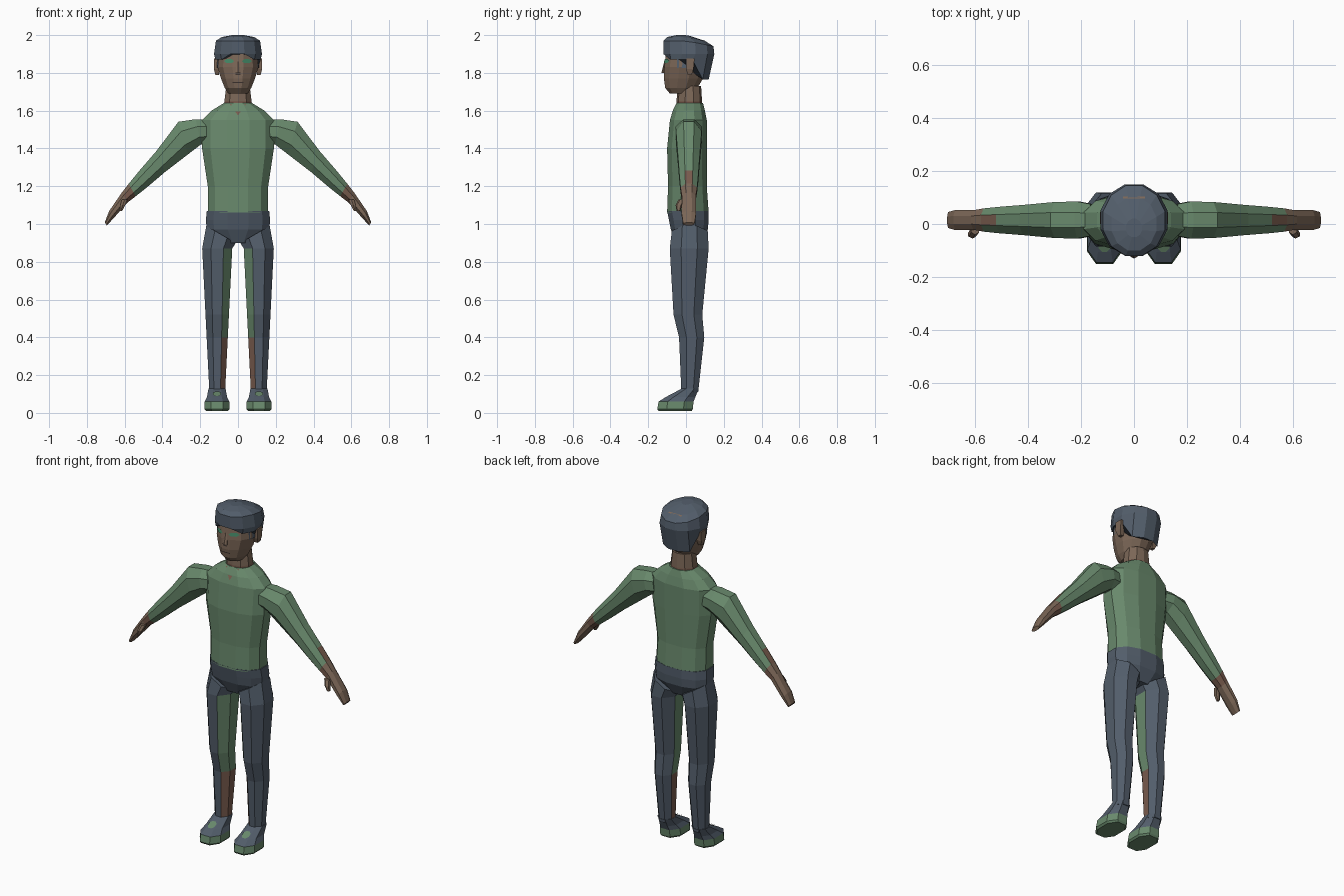
import bpy, bmesh, math
from mathutils import Vector
from mathutils.bvhtree import BVHTree

cube = bpy.data.objects.get("Cube")
if cube:
    bpy.data.objects.remove(cube, do_unlink=True)


def material(name, red, green, blue):
    mat = bpy.data.materials.new(name)
    mat.use_nodes = True
    mat.diffuse_color = (red, green, blue, 1)
    shader = mat.node_tree.nodes["Principled BSDF"]
    shader.inputs["Base Color"].default_value = mat.diffuse_color
    return mat


GREEN = material("shirt green", .14, .25, .15)
SLATE = material("slate blue", .085, .11, .145)
SKIN = material("brown skin", .2, .135, .095)
WARM = material("reddish skin", .19, .105, .075)
EYE = material("eye green", .06, .26, .14)
DARK = material("dark brown", .05, .035, .03)
FRONT, DOWN = Vector((0, 1, 0)), Vector((0, 0, -1))


def finish(bm, name, mats, rule=None):
    bmesh.ops.recalc_face_normals(bm, faces=bm.faces)
    mesh = bpy.data.meshes.new(name)
    for mat in mats:
        mesh.materials.append(mat)
    if rule:
        for face in bm.faces:
            face.material_index = rule(face.calc_center_median(), face.normal)
    bm.to_mesh(mesh)
    bm.free()
    obj = bpy.data.objects.new(name, mesh)
    bpy.context.collection.objects.link(obj)
    return obj


def ring(centre, across, depth):
    """A cross-section: its centre, half width vector and half depth in y."""
    return Vector(centre), Vector(across), Vector((0, depth, 0))


def level(z, half, front, back, x=0):
    """A horizontal cross-section between a front and a back."""
    return ring((x, (front + back) / 2, z), (half, 0, 0), (back - front) / 2)


def loft(name, rings, mats, sides=8, rule=None, shape=None, squareness=1.0):
    """Skin the cross-sections with flat faces and cap both ends."""
    def reach(value):
        value = value / math.cos(math.pi / sides)
        return math.copysign(min(1, abs(value)) ** squareness, value)
    bm = bmesh.new()
    rows = []
    for centre, across, depth in rings:
        row = []
        for i in range(sides):
            angle = math.tau * (i + .5) / sides
            point = (centre + across * reach(math.cos(angle))
                     + depth * reach(math.sin(angle)))
            if shape:
                shape(point)
            row.append(bm.verts.new(point))
        rows.append(row)
    for low, high in zip(rows, rows[1:]):
        for i in range(sides):
            bm.faces.new((low[i - 1], low[i], high[i], high[i - 1]))
    bm.faces.new(rows[0])
    bm.faces.new(rows[-1])
    return finish(bm, name, mats, rule)


def patch(name, target, centre, width, height, direction, mat, sides=4):
    """Lay a thin painted polygon on a part by casting it onto the surface."""
    source = bmesh.new()
    source.from_mesh(target.data)
    tree = BVHTree.FromBMesh(source)
    source.free()
    right = FRONT if direction.x else Vector((1, 0, 0))
    up = FRONT if direction.z else -DOWN
    bm = bmesh.new()
    verts = []
    for i in range(sides):
        angle = math.tau * (i + (sides + 1) % 2 / 2) / sides - math.pi / 2
        point = (Vector(centre) + right * width * math.cos(angle)
                 + up * height * math.sin(angle))
        hit = tree.ray_cast(point - direction, direction)[0]
        verts.append(bm.verts.new((hit or point) - direction * .005))
    bm.faces.new(verts)
    return finish(bm, name, [mat])


# Shirt with an open collar
shirt = loft("shirt", [
    level(1.06, .16, -.1, .12),
    level(1.2, .16, -.095, .11),
    level(1.4, .19, -.1, .11),
    level(1.55, .19, -.085, .11),
    level(1.6, .14, -.07, .1),
    level(1.64, .075, -.05, .09)], [GREEN], sides=12, squareness=.85)
patch("collar_opening", shirt, (0, 0, 1.615), .05, .04, FRONT, WARM, sides=3)

# Neck and hips
loft("neck", [
    level(1.6, .078, -.05, .09),
    level(1.65, .072, -.05, .085),
    level(1.73, .062, -.045, .08)], [SKIN, WARM], sides=10,
    rule=lambda centre, normal: int(centre.z < 1.65))
loft("hips", [
    level(.9, .09, -.05, .08),
    level(.97, .165, -.08, .115),
    level(1.02, .17, -.09, .12),
    level(1.07, .165, -.1, .12)], [SLATE], sides=12, squareness=.85)

# Head, nose and mouth
head = loft("head", [
    level(1.69, .05, -.085, .03),
    level(1.72, .07, -.11, .06),
    level(1.77, .09, -.117, .09),
    level(1.83, .108, -.115, .105),
    level(1.95, .1, -.1, .1)], [SKIN], sides=12)
loft("nose", [level(1.8, .014, -.13, -.1),
              level(1.86, .005, -.115, -.1)], [SKIN], sides=6)
patch("nostrils", head, (0, 0, 1.793), .017, .005, FRONT, DARK)
patch("mouth", head, (0, 0, 1.75), .04, .004, FRONT, DARK)


def drop_nape(point):
    """Lower the cap's rim behind the ears, lift it over the brow."""
    if point.z < 1.88:
        if point.y > .04:
            point.z = 1.765
        elif point.y < -.08 and abs(point.x) < .05:
            point.z = 1.905
    elif point.z > 1.95:
        point.z -= max(0, point.y) / 5


# Cap covering the back of the head
cap = loft("cap", [
    level(1.87, .119, -.114, .12),
    level(1.9, .127, -.12, .15),
    level(1.97, .117, -.12, .145),
    level(1.99, .085, -.1, .1),
    level(2, .03, -.05, .02)], [SLATE], sides=12, shape=drop_nape)
patch("cap_back_slot", cap, (0, .1, 2), .06, .005, DOWN, SKIN)


def sleeve_color(centre, normal):
    reach = abs(centre.x)
    return 0 if reach < .55 else 1 if reach < .59 else 2


def sole_color(centre, normal):
    return int(centre.z < .06)


for label, side in (("left", 1), ("right", -1)):
    # Eye, sideburn and ear
    patch(label + "_eye", head, (side * .047, 0, 1.862), .027, .012,
          FRONT, EYE, sides=6)
    patch(label + "_sideburn", head, (side, -.022, 1.853), .035, .04,
          Vector((-side, 0, 0)), SLATE)
    loft(label + "_ear", [level(1.79, .01, .01, .03, side * .11),
                          level(1.82, .015, 0, .04, side * .113),
                          level(1.875, .015, 0, .045, side * .113)],
         [SKIN], sides=4)

    # Sleeve, bare wrist and flat hand, leaning outward with reach
    arm = []
    for x, z, thick, depth in (
            (.16, 1.49, .065, .06), (.21, 1.488, .068, .07),
            (.29, 1.455, .09, .068), (.41, 1.33, .06, .057),
            (.5, 1.24, .048, .05), (.56, 1.18, .038, .044),
            (.6, 1.14, .03, .037), (.67, 1.05, .022, .038),
            (.7, 1, .01, .03)):
        lean = Vector((side * x, 0, 1)).normalized()
        arm.append(ring((side * x, .015, z), lean * thick, depth))
    loft(label + "_arm", arm, [GREEN, WARM, SKIN], rule=sleeve_color)
    loft(label + "_thumb", [level(1.13, .015, -.04, 0, side * .6),
                            level(1.1, .013, -.055, -.02, side * .61),
                            level(1.07, .007, -.05, -.03, side * .62)],
         [SKIN], sides=6)

    # Trouser leg widening with height, coloured on the inner seam
    def seam_color(centre, normal):
        if normal.x * side < -.5 and normal.y < .3 and centre.z < .87:
            return 1 if centre.z > .45 else 2
        return 0

    leg = [ring((side * .11, y, z), (side * (.036 + z / 20), 0, 0), .036 + z / 13)
           for z, y in ((.11, .02), (.4, .03), (.52, .01), (.87, .017))]
    leg.append(ring((side * .09, .02, .945), (side * .078, 0, .045), .095))
    loft(label + "_leg", leg, [SLATE, GREEN, WARM], rule=seam_color)

    # Shoe with a coloured sole band and toe patch
    middle = side * .111
    shoe = loft(label + "_shoe", [
        level(.01, .058, -.145, .03, middle),
        level(.02, .067, -.152, .036, middle),
        level(.06, .065, -.145, .04, middle),
        level(.085, .053, -.105, .05, middle),
        level(.13, .045, -.02, .068, middle)],
        [SLATE, GREEN], rule=sole_color, squareness=.85)
    patch(label + "_toe_patch", shoe, (middle, -.083, 0), .024, .024,
          DOWN, GREEN, sides=8)
